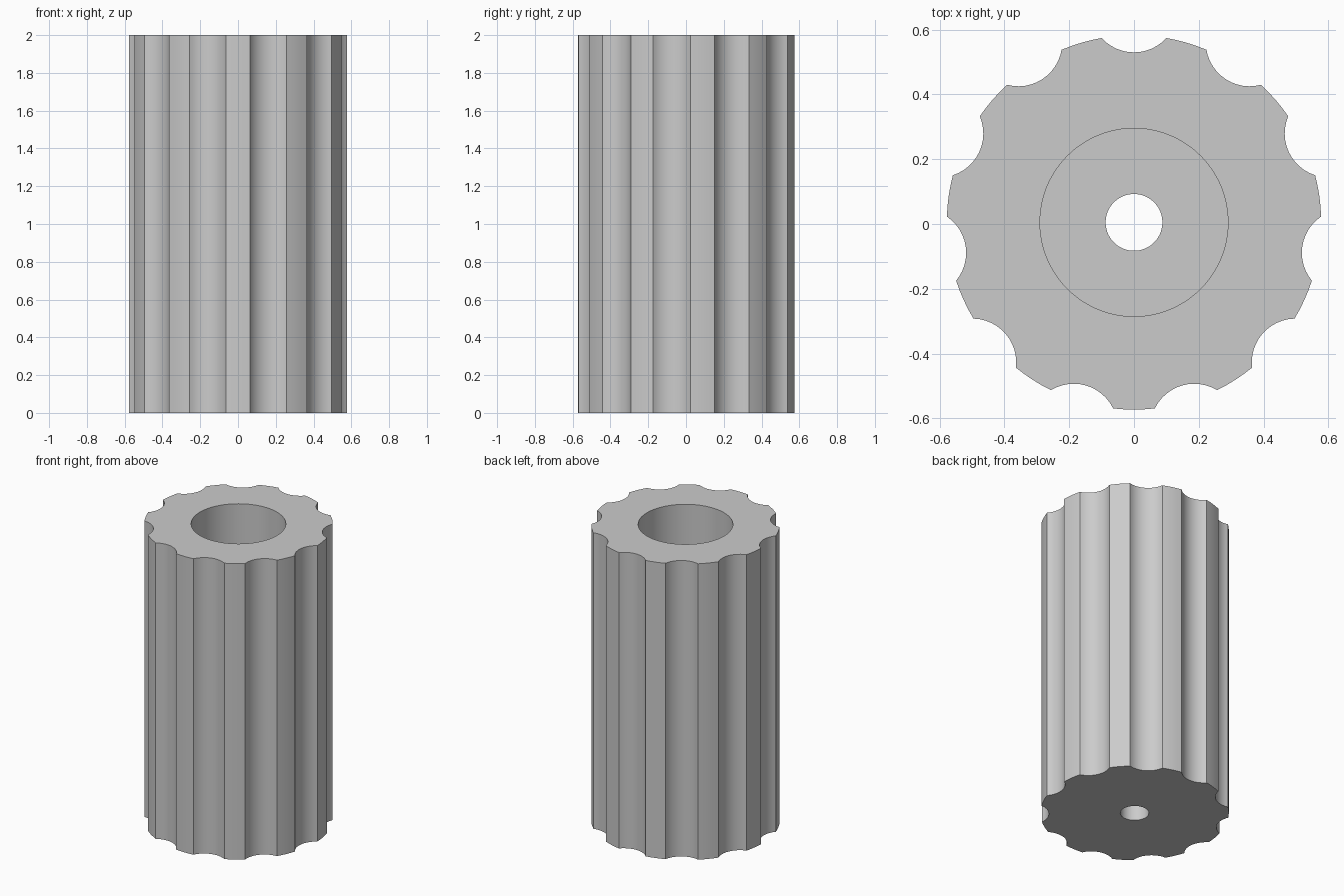
import bpy, bmesh, math
from mathutils import Vector, Matrix

cube = bpy.data.objects.get("Cube")
if cube:
    bpy.data.objects.remove(cube, do_unlink=True)

FLUTES = 11
RADIUS = 0.5775          # outer lands
FLUTE_FLOOR = 0.5245     # distance from axis to deepest point of a flute
HALF_CHORD = 0.1         # half the flute opening
BORE, HOLE = 0.29, 0.0875
HEIGHT, FLOOR_Z = 2.0, 0.2
CENTER_Y = 0.005
ARC_STEPS, LAND_STEPS = 12, 4

# One flute and the land after it, around the +y direction
edge_y = math.sqrt(RADIUS ** 2 - HALF_CHORD ** 2)
sag = edge_y - FLUTE_FLOOR
flute_r = (HALF_CHORD ** 2 + sag ** 2) / (2 * sag)
sweep = math.asin(HALF_CHORD / flute_r)
half_open = math.asin(HALF_CHORD / RADIUS)
pitch = 2 * math.pi / FLUTES

segment = []
for i in range(ARC_STEPS):
    a = sweep * (1 - 2 * i / ARC_STEPS)
    segment.append(Vector((flute_r * math.sin(a), FLUTE_FLOOR + flute_r * (1 - math.cos(a)))))
for i in range(LAND_STEPS):
    a = half_open + (pitch - 2 * half_open) * i / LAND_STEPS
    segment.append(Vector((-RADIUS * math.sin(a), RADIUS * math.cos(a))))

# Full fluted outline
outline = []
for k in range(FLUTES):
    turn = Matrix.Rotation(k * pitch, 2)
    outline += [turn @ p for p in segment]


def circle(radius):
    return [p.normalized() * radius for p in outline]


# Closed chain of rings: outer wall, top rim, bore, bore floor, screw hole, base
rings = [(outline, 0), (outline, HEIGHT), (circle(BORE), HEIGHT),
         (circle(BORE), FLOOR_Z), (circle(HOLE), FLOOR_Z), (circle(HOLE), 0)]

bm = bmesh.new()
loops = [[bm.verts.new((p.x, p.y + CENTER_Y, z)) for p in pts] for pts, z in rings]
n = len(outline)
for r, low in enumerate(loops):
    high = loops[(r + 1) % len(loops)]
    for i in range(n):
        j = (i + 1) % n
        bm.faces.new((low[i], low[j], high[j], high[i]))
bmesh.ops.recalc_face_normals(bm, faces=bm.faces)

mesh = bpy.data.meshes.new("fluted_sleeve")
bm.to_mesh(mesh)
bm.free()
sleeve = bpy.data.objects.new("fluted_sleeve", mesh)
bpy.context.collection.objects.link(sleeve)

# Plain grey material
grey = bpy.data.materials.new("light_grey")
grey.use_nodes = True
color = (0.6, 0.6, 0.6, 1)
grey.diffuse_color = color
grey.node_tree.nodes["Principled BSDF"].inputs["Base Color"].default_value = color
mesh.materials.append(grey)

# Smooth curved walls, crisp edges
bpy.ops.object.select_all(action='DESELECT')
sleeve.select_set(True)
bpy.context.view_layer.objects.active = sleeve
bpy.ops.object.shade_smooth_by_angle(angle=math.radians(30))
